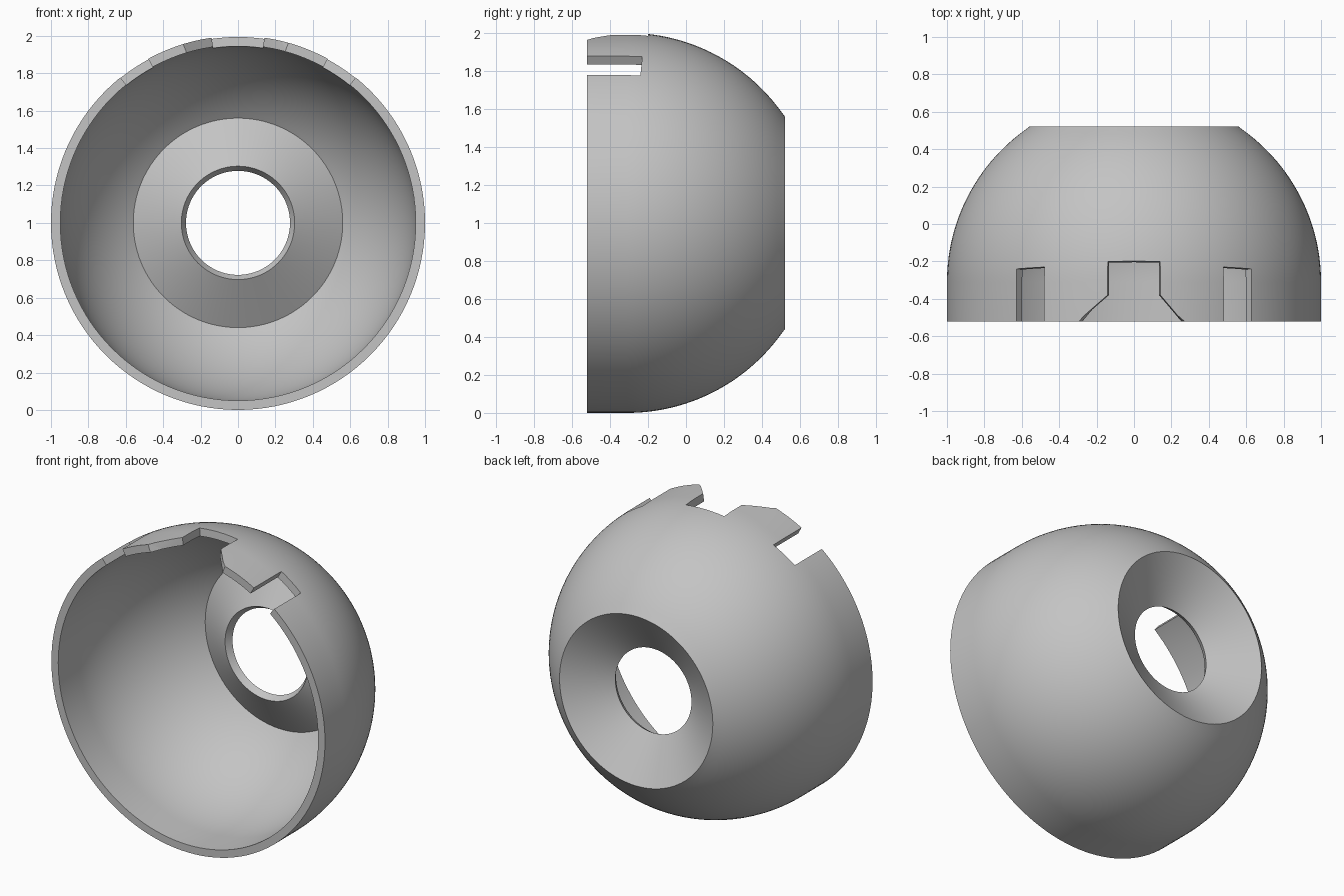
import bpy, bmesh
from math import sin, cos, radians, asin, tau
from mathutils import Vector

if "Cube" in bpy.data.objects:
    bpy.data.objects.remove(bpy.data.objects["Cube"], do_unlink=True)

FRONT, BACK, MID = -0.52, 0.52, -0.31   # open rim, flat back edge, sphere centre
AXIS_Z = 1.0

grey = bpy.data.materials.new("plain grey")
grey.use_nodes = True
colour = (0.55, 0.55, 0.55, 1)
grey.diffuse_color = colour
grey.node_tree.nodes["Principled BSDF"].inputs["Base Color"].default_value = colour


def add_object(name, bm):
    bmesh.ops.recalc_face_normals(bm, faces=bm.faces)
    mesh = bpy.data.meshes.new(name)
    bm.to_mesh(mesh)
    bm.free()
    obj = bpy.data.objects.new(name, mesh)
    mesh.materials.append(grey)
    bpy.context.collection.objects.link(obj)
    return obj


def dome_arc(radius, end_radius, steps=28):
    """Short straight collar, then an arc running back to end_radius."""
    last = asin(end_radius / radius)
    pts = [(radius, FRONT)]
    for i in range(steps + 1):
        a = radians(90) + (last - radians(90)) * i / steps
        pts.append((radius * sin(a), MID + radius * cos(a)))
    return pts


# Bowl shell: outer dome, recessed cone, flared hole, inner cone, inner dome
outer = dome_arc(1.0, 0.56)
outer[-1] = (0.56, BACK)
profile = outer + [(0.278, 0.34), (0.303, 0.298)] + dome_arc(0.95, 0.56)[::-1]

bm = bmesh.new()
ring = [bm.verts.new((r, y, AXIS_Z)) for r, y in profile]
edges = [bm.edges.new((ring[i - 1], v)) for i, v in enumerate(ring)]
bmesh.ops.spin(bm, geom=ring + edges, cent=(0, 0, AXIS_Z), axis=(0, 1, 0),
               angle=tau, steps=128, use_merge=True)
bmesh.ops.remove_doubles(bm, verts=bm.verts, dist=1e-5)
shell = add_object("bowl_shell", bm)


def notch_cutter(name, outline):
    """Outline of (degrees from top, y), drawn out along the shell's normals."""
    bm = bmesh.new()
    layers = []
    for k in (0.85, 1.15):
        layer = []
        for deg, y in outline:
            a = radians(deg)
            r = 1.0
            if y > MID:
                r = (1 - (y - MID) ** 2) ** 0.5
                y = MID + (y - MID) * k
            layer.append(bm.verts.new((k * r * sin(a), y, AXIS_Z + k * r * cos(a))))
        layers.append(layer)
    low, high = layers
    bm.faces.new(low)
    bm.faces.new(high)
    for i in range(len(low)):
        bm.faces.new((low[i - 1], low[i], high[i], high[i - 1]))
    bmesh.ops.triangulate(bm, faces=bm.faces)
    cutter = add_object(name, bm)
    cutter.hide_render = True
    return cutter


# Rim notches: one flared in the middle, a narrow slot either side
half = [(8.1, -0.20), (8.1, -0.38), (21, -0.60)]
cutters = [notch_cutter("middle_notch_cutter",
                        half + [(-a, y) for a, y in half[::-1]])]
for side, label in ((1, "left"), (-1, "right")):
    slot = [(28.7, -0.60), (28.7, -0.23), (39, -0.24), (39, -0.60)]
    cutters.append(notch_cutter(label + "_slot_cutter",
                                [(side * a, y) for a, y in slot]))

bpy.ops.object.select_all(action='DESELECT')
bpy.context.view_layer.objects.active = shell
shell.select_set(True)
for cutter in cutters:
    mod = shell.modifiers.new(cutter.name, 'BOOLEAN')
    mod.operation = 'DIFFERENCE'
    mod.solver = 'EXACT'
    mod.object = cutter
    bpy.ops.object.modifier_apply(modifier=mod.name)
    bpy.data.objects.remove(cutter, do_unlink=True)

bpy.ops.object.shade_smooth_by_angle(angle=radians(25))
